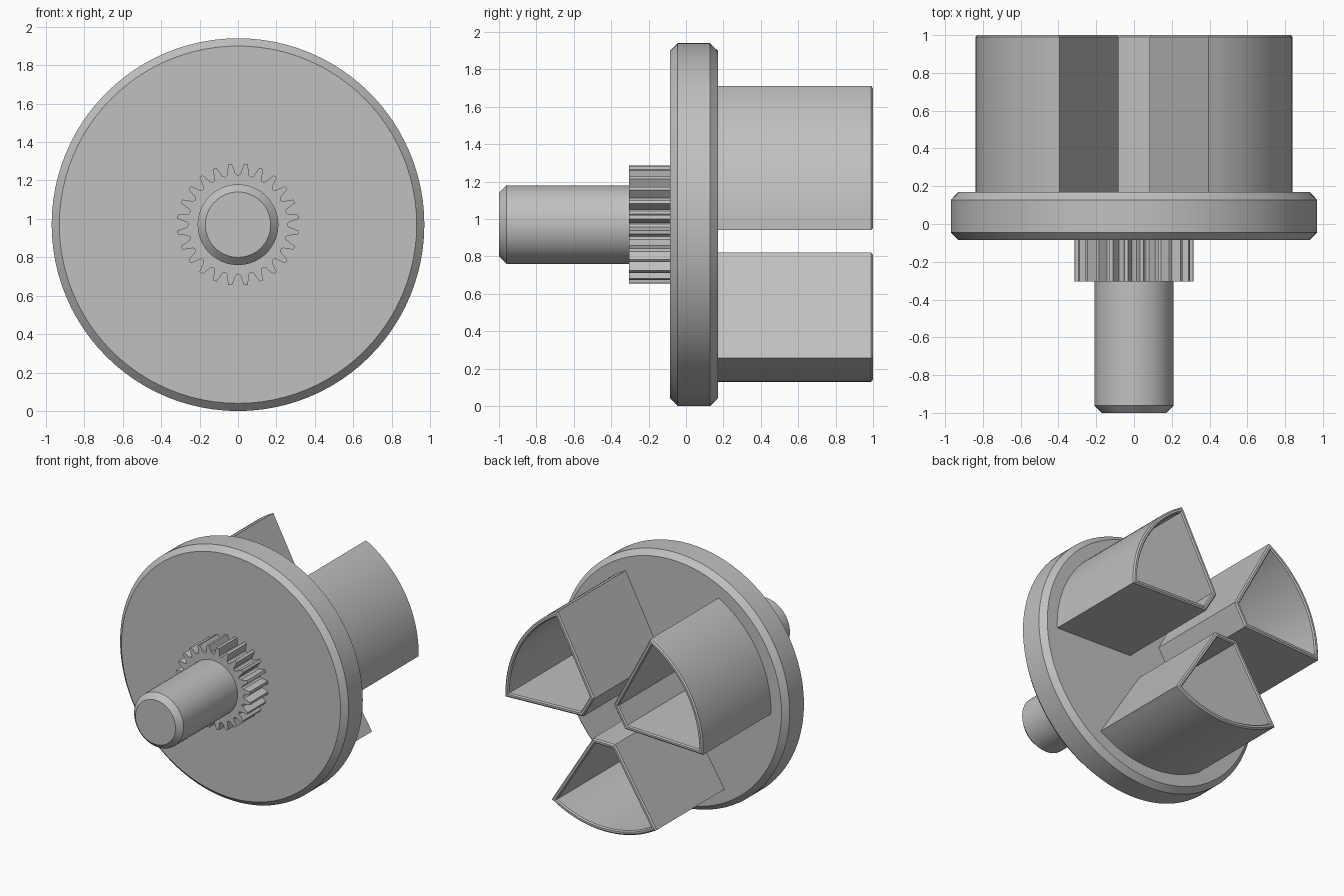
import bpy, bmesh
from math import sin, cos, tan, asin, pi, radians

CENTRE_Z = 0.97

cube = bpy.data.objects.get("Cube")
if cube:
    bpy.data.objects.remove(cube, do_unlink=True)

# Single plain grey finish
grey = bpy.data.materials.new("plain_grey")
grey.use_nodes = True
colour = (0.53, 0.53, 0.53, 1)
grey.diffuse_color = colour
grey.node_tree.nodes["Principled BSDF"].inputs["Base Color"].default_value = colour


def loft(name, rings, turn=0.0):
    """Skin a list of (outline, y) sections, capping both ends."""
    bm = bmesh.new()
    loops = []
    for outline, y in rings:
        loops.append([bm.verts.new((x * cos(turn) - z * sin(turn), y,
                                    x * sin(turn) + z * cos(turn)))
                      for x, z in outline])
    n = len(loops[0])
    for a, b in zip(loops, loops[1:]):
        for i in range(n):
            j = (i + 1) % n
            bm.faces.new((a[i], a[j], b[j], b[i]))
    bm.faces.new(loops[0])
    bm.faces.new(loops[-1])
    bmesh.ops.recalc_face_normals(bm, faces=bm.faces)
    mesh = bpy.data.meshes.new(name)
    bm.to_mesh(mesh)
    bm.free()
    mesh.materials.append(grey)
    obj = bpy.data.objects.new(name, mesh)
    obj.location.z = CENTRE_Z
    bpy.context.collection.objects.link(obj)
    bpy.ops.object.select_all(action='DESELECT')
    obj.select_set(True)
    bpy.context.view_layer.objects.active = obj
    bpy.ops.object.shade_smooth_by_angle(angle=radians(25))
    return obj


def circle(radius, sides=96):
    return [(radius * cos(2 * pi * i / sides), radius * sin(2 * pi * i / sides))
            for i in range(sides)]


def gear_outline(teeth, root, tip):
    """Tapered teeth with a gap at the top; each pair is (pitch fraction, radius)."""
    mid = (root + tip) / 2
    tooth = [(0.02, root), (0.18, root + 0.008), (0.27, mid), (0.38, tip),
             (0.62, tip), (0.73, mid), (0.82, root + 0.008), (0.98, root)]
    return [(r * cos((i + f) * 2 * pi / teeth), r * sin((i + f) * 2 * pi / teeth))
            for i in range(teeth) for f, r in tooth]


def sector(inset, steps=24):
    """Truncated pie slice pointing along +x, shrunk evenly by inset."""
    half = radians(32)
    outer, inner = 0.84 - inset, 0.15 + inset
    sweep = half - asin(inset / outer)
    t = inner * tan(half) - inset / cos(half)
    arc = [(outer * cos(a), outer * sin(a))
           for a in (sweep * (2 * i / steps - 1) for i in range(steps + 1))]
    return arc + [(inner, t), (inner, -t)]


# Round plate with chamfered rims
loft("disc", [(circle(0.93), -0.085), (circle(0.97), -0.045),
              (circle(0.97), 0.128), (circle(0.93), 0.17)])

# Front shaft with chamfered tip
loft("shaft", [(circle(0.17, 64), -1), (circle(0.21, 64), -0.96),
               (circle(0.21, 64), -0.08)])

# Pinion between shaft and disc
teeth = gear_outline(24, 0.257, 0.317)
loft("pinion", [(teeth, -0.305), (teeth, -0.08)])

# Three hollow prongs, open at the back
for name, angle in (("left_prong", 30), ("right_prong", 150), ("bottom_prong", 270)):
    loft(name, [(sector(0), 0.16), (sector(0), 0.99), (sector(0.01), 1),
                (sector(0.025), 1), (sector(0.033), 0.99), (sector(0.033), 0.175)],
         radians(angle))
